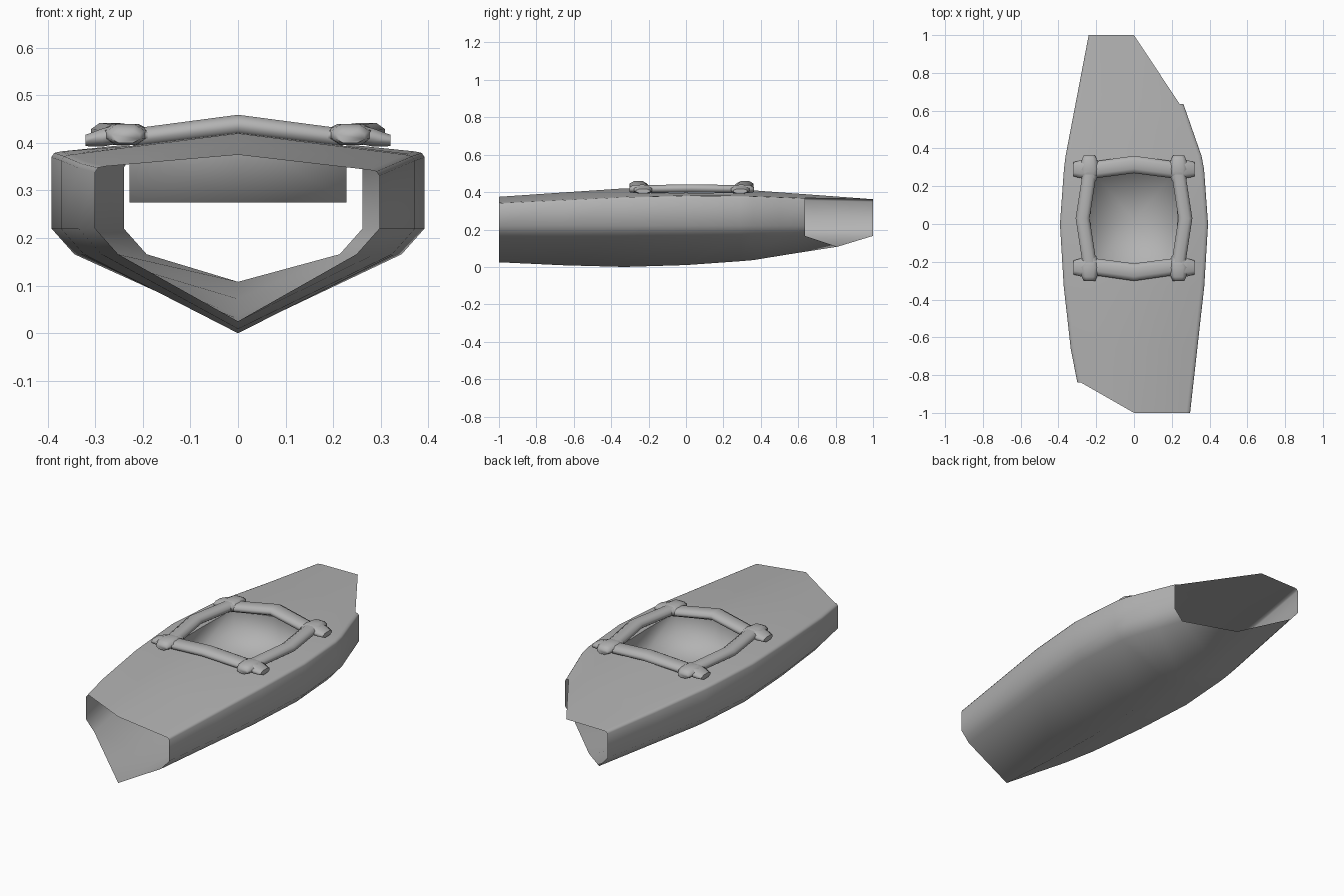
import bpy, bmesh
from mathutils import Vector

if "Cube" in bpy.data.objects:
    bpy.data.objects.remove(bpy.data.objects["Cube"])

grey = bpy.data.materials.new("dark_grey")
grey.diffuse_color = (.45, .45, .45, 1)
grey.use_nodes = True
grey.node_tree.nodes["Principled BSDF"].inputs["Base Color"].default_value = grey.diffuse_color


def make(name, verts, faces, angle=0.5):
    me = bpy.data.meshes.new(name)
    me.from_pydata(verts, [], faces)
    me.materials.append(grey)
    ob = bpy.data.objects.new(name, me)
    bpy.context.collection.objects.link(ob)
    bm = bmesh.new()
    bm.from_mesh(me)
    bmesh.ops.recalc_face_normals(bm, faces=bm.faces)
    bm.to_mesh(me)
    bm.free()
    bpy.ops.object.select_all(action='DESELECT')
    bpy.context.view_layer.objects.active = ob
    ob.select_set(True)
    bpy.ops.object.shade_smooth_by_angle(angle=angle)
    return ob


def lerp(table, y):
    for (y0, a), (y1, b) in zip(table, table[1:]):
        if y <= y1:
            return a + (b - a) * (y - y0) / (y1 - y0)
    return table[-1][1]


# Hull lines along y: half widths, deck edge, ridge and keel heights
LEFT = [(-1, .27), (-.84, .30), (-.66, .335), (-.33, .372), (0, .392), (.33, .368), (1, .24)]
RIGHT = [(-1, .297), (-.66, .335), (-.33, .372), (0, .392), (.33, .368), (.64, .26)]
EDGE = [(-1, .343), (-.33, .375), (0, .382), (.33, .38), (.64, .368), (1, .36)]
RIDGE = [(-1, .375), (-.3, .422), (0, .42), (.35, .41), (1, .362)]
KEEL = [(-1, .025), (-.66, .009), (-.33, 0), (0, .01), (.35, .035), (.8, .108)]
mid = [-.33, -.24, 0, .29, .36]
ys_left = [-.84, -.66] + mid + [.68, 1]
ys_right = [-1, -.66] + mid + [.5, .635]
ys_keel = [-1, -.66] + mid + [.58, .81]
ys_ridge = [-1, -.66] + mid + [.68, 1]
HOLE = .228


def half(y, yr, table, s, i):
    w, zt, zr = lerp(table, y), lerp(EDGE, y), lerp(RIDGE, yr)
    t = .6 if i < 2 or i > 6 else HOLE / (w - .02)
    deck = (s * (w - .02) * t, yr + (y - yr) * t, zr + (zt - zr) * t)
    return [(s * (w - .048), y, .166), (s * w, y, .22), (s * w, y, zt - .012),
            (s * (w - .006), y, zt - .003), (s * (w - .02), y, zt), deck]


# Open-ended hull with a cockpit opening
verts, faces = [], []
for i in range(9):
    yr, yk = ys_ridge[i], ys_keel[i]
    verts += [(0, yk, lerp(KEEL, yk))] + half(ys_right[i], yr, RIGHT, 1, i)
    verts += [(0, yr, lerp(RIDGE, yr))] + half(ys_left[i], yr, LEFT, -1, i)[::-1]
N = 14
for i in range(8):
    for j in range(N):
        if i in (3, 4) and j in (6, 7):
            continue
        k = (j + 1) % N
        faces.append((i * N + j, i * N + k, (i + 1) * N + k, (i + 1) * N + j))
make("hull", verts, faces, 1.4)

# Cockpit tub hanging below the opening, softly shaded
ring = [verts[i * N + j] for i, j in
        [(3, 6), (4, 6), (5, 6), (5, 7), (5, 8), (4, 8), (3, 8), (3, 7)]]
low = [(x, y, .275) for x, y, z in ring]
make("cockpit_tub", ring + low + [(0, .02, .275)],
     [(i, (i + 1) % 8, 8 + (i + 1) % 8, 8 + i) for i in range(8)] +
     [(8 + i, 8 + (i + 1) % 8, 16) for i in range(8)], 3.1)


# Flattened tubes swept along a path; each point is x, y, z, half width, half height
PROFILE = [(1, -.4), (1, .4), (.5, 1), (-.5, 1), (-1, .4), (-1, -.4), (-.5, -1), (.5, -1)]


def tube(name, path):
    axis = Vector(path[-1][:3]) - Vector(path[0][:3])
    side = Vector((axis.y, -axis.x, 0)).normalized()
    v, f, n = [], [], len(path)
    for x, y, z, a, b in path:
        v += [Vector((x, y, z + b * q)) + side * a * p for p, q in PROFILE]
    for i in range(n - 1):
        f += [(i * 8 + j, i * 8 + (j + 1) % 8, i * 8 + 8 + (j + 1) % 8, i * 8 + 8 + j)
              for j in range(8)]
    f += [tuple(range(8)), tuple(range(n * 8 - 8, n * 8))]
    make(name, v, f, 1.2)


# Cockpit rim: front and back bars, bent outwards in the middle
for name, y, s in (("rim_front", -.225, -1), ("rim_back", .285, 1)):
    tube(name, [(-.22, y, .409, .045, .021), (0, y + s * .03, .437, .046, .022),
                (.22, y, .409, .045, .021)])

# Side bars and crossed corner knobs
for s, label in ((-1, "left"), (1, "right")):
    tube("rim_side_" + label, [(s * .232, -.23, .416, .037, .021),
                               (s * .272, .03, .42, .037, .022),
                               (s * .232, .29, .416, .037, .021)])
    for y, d, end in ((-.23, -1, "front"), (.29, 1, "back")):
        tube(f"rim_knob_{end}_{label}",
             [(s * .19, y, .415, .045, .014), (s * .215, y, .419, .052, .02),
              (s * .255, y, .418, .052, .02), (s * .285, y, .411, .047, .019),
              (s * .32, y, .405, .037, .012)])
        tube(f"rim_end_{end}_{label}",
             [(s * .236, y - d * .06, .415, .036, .018), (s * .236, y, .418, .052, .022),
              (s * .236, y + d * .05, .417, .04, .021), (s * .236, y + d * .073, .413, .03, .013)])
